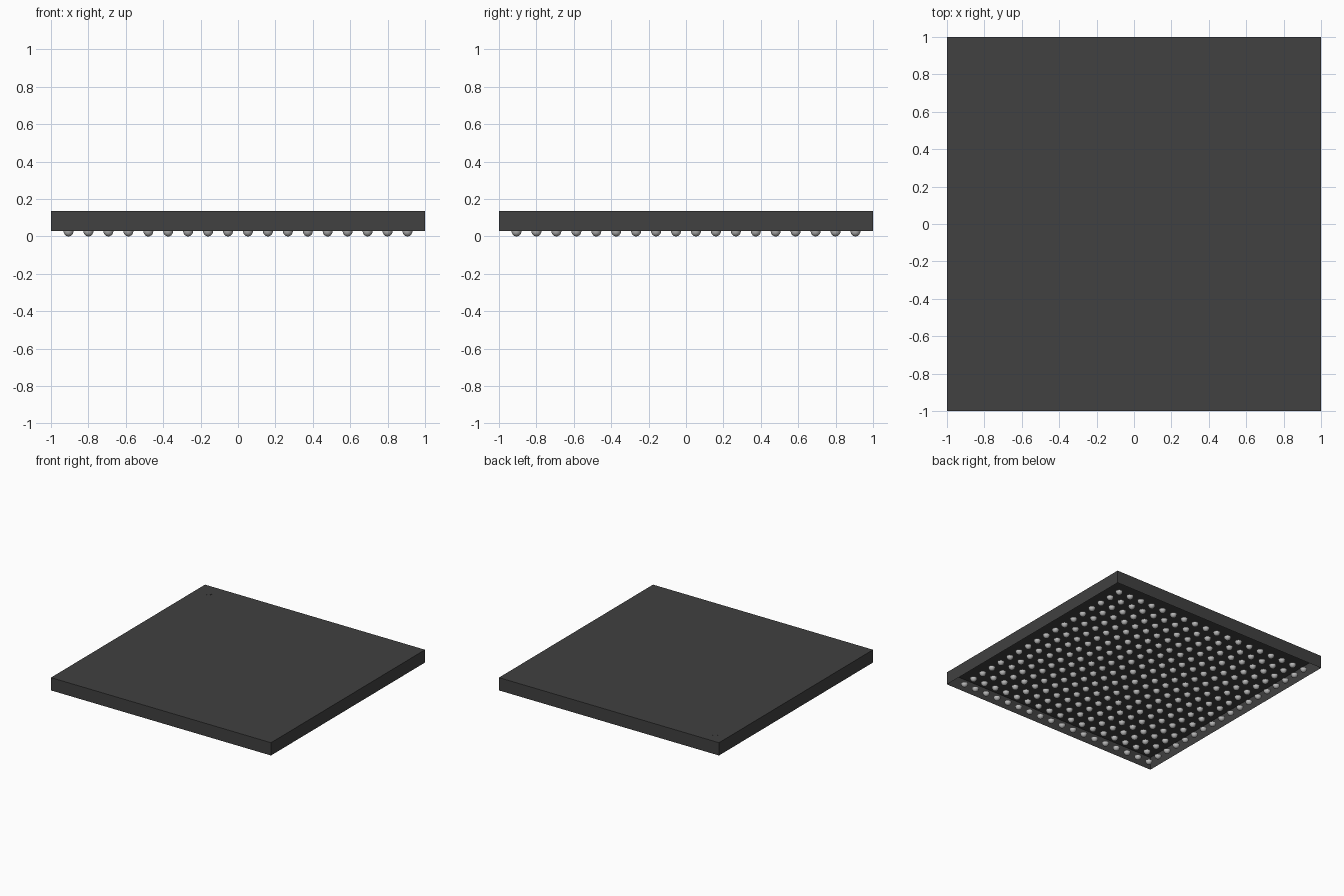
import bpy
import bmesh
from mathutils import Matrix

cube = bpy.data.objects.get("Cube")
if cube:
    bpy.data.objects.remove(cube, do_unlink=True)

TOP, BASE = 0.135, 0.03          # heights of the package shell
COUNT, PITCH = 18, 0.1066        # solder ball grid
RADIUS = 0.027


def material(name, value):
    mat = bpy.data.materials.new(name)
    mat.use_nodes = True
    colour = (value, value, value, 1)
    mat.diffuse_color = colour
    mat.node_tree.nodes["Principled BSDF"].inputs["Base Color"].default_value = colour
    return mat


def add_object(name, bm, mat, smooth=False):
    bmesh.ops.recalc_face_normals(bm, faces=bm.faces)
    mesh = bpy.data.meshes.new(name)
    bm.to_mesh(mesh)
    bm.free()
    mesh.materials.append(mat)
    for poly in mesh.polygons:
        poly.use_smooth = smooth
    obj = bpy.data.objects.new(name, mesh)
    bpy.context.collection.objects.link(obj)
    return obj


charcoal = material("charcoal plastic", 0.052)
solder = material("solder grey", 0.5)

# Package shell: a square lid with four walls, open underneath
bm = bmesh.new()
bmesh.ops.create_cube(bm, size=1, matrix=Matrix.Translation((0, 0, (TOP + BASE) / 2))
                      @ Matrix.Diagonal((2, 2, TOP - BASE, 1)))
bm.normal_update()
underside = [f for f in bm.faces if f.normal.z < -0.5]
bmesh.ops.delete(bm, geom=underside, context='FACES')
add_object("package_shell", bm, charcoal)

# Small orientation dot in the back corner of the lid
bm = bmesh.new()
bmesh.ops.create_cone(bm, cap_ends=True, segments=16, radius1=0.03, radius2=0.03,
                      depth=0.002, matrix=Matrix.Translation((-0.89, 0.89, TOP)))
add_object("orientation_dot", bm, charcoal)

# Solder ball: lower half of a sphere, repeated over a square grid
start = -PITCH * (COUNT - 1) / 2
bm = bmesh.new()
bmesh.ops.create_uvsphere(bm, u_segments=16, v_segments=10, radius=RADIUS)
upper = [v for v in bm.verts if v.co.z > 0.0001]
bmesh.ops.delete(bm, geom=upper, context='VERTS')
rim = [e for e in bm.edges if e.is_boundary]
bmesh.ops.contextual_create(bm, geom=rim)
bmesh.ops.scale(bm, vec=(1, 1, BASE / RADIUS), verts=bm.verts)
balls = add_object("solder_balls", bm, solder, smooth=True)
balls.location = (start, start, BASE)
for axis, step in (("x", (PITCH, 0, 0)), ("y", (0, PITCH, 0))):
    array = balls.modifiers.new("repeat_" + axis, 'ARRAY')
    array.count = COUNT
    array.use_relative_offset = False
    array.use_constant_offset = True
    array.constant_offset_displace = step

# Keep the flat rims of the balls sharp
bpy.ops.object.select_all(action='DESELECT')
balls.select_set(True)
bpy.context.view_layer.objects.active = balls
bpy.ops.object.shade_smooth_by_angle()
